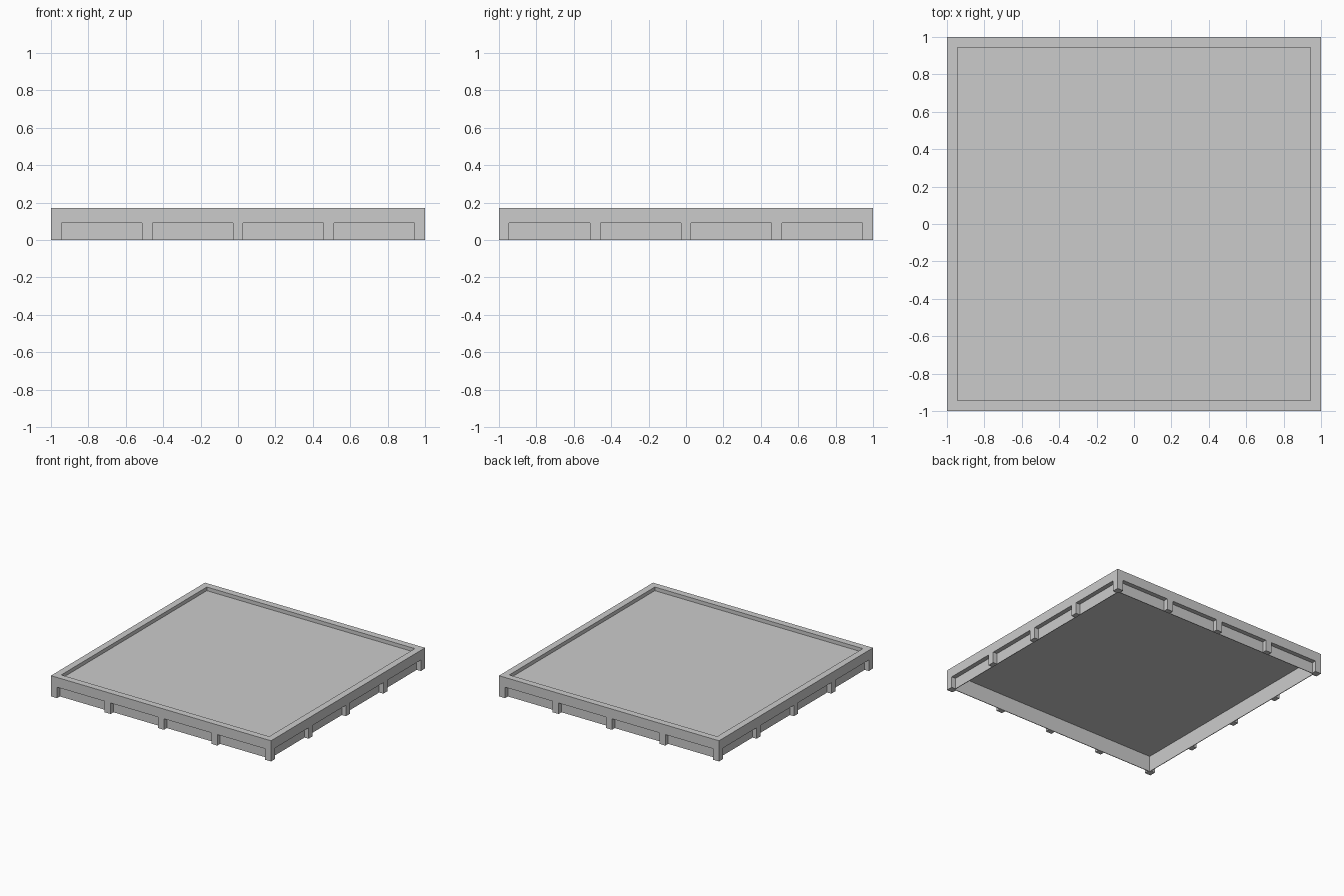
import bpy, bmesh
from math import pi
from mathutils import Matrix

if "Cube" in bpy.data.objects:
    bpy.data.objects.remove(bpy.data.objects["Cube"])

RIM, RECESS, INNER = 0.055, 0.037, 0.042   # rim width, panel recess, skirt inner face
NOTCH, FLOOR, TOP = 0.09, 0.14, 0.17       # heights


def finish(name, bm):
    bmesh.ops.recalc_face_normals(bm, faces=bm.faces)
    mesh = bpy.data.meshes.new(name)
    bm.to_mesh(mesh)
    bm.free()
    obj = bpy.data.objects.new(name, mesh)
    bpy.context.collection.objects.link(obj)
    return obj


def prism(name, points, z0, z1, turn=0):
    """Extrude a plan outline upward, turned by quarter turns."""
    bm = bmesh.new()
    face = bm.faces.new([bm.verts.new((x, y, z0)) for x, y in points])
    out = bmesh.ops.extrude_face_region(bm, geom=[face])
    top = [v for v in out["geom"] if isinstance(v, bmesh.types.BMVert)]
    bmesh.ops.translate(bm, verts=top, vec=(0, 0, z1 - z0))
    bm.transform(Matrix.Rotation(turn * pi / 2, 4, 'Z'))
    return finish(name, bm)


def frame(name, profile):
    """Sweep an (inset, z) profile around the square."""
    bm = bmesh.new()
    loops = []
    for sx, sy in ((-1, -1), (1, -1), (1, 1), (-1, 1)):
        loops.append([bm.verts.new((sx * (1 - i), sy * (1 - i), z)) for i, z in profile])
    n = len(profile)
    for c in range(4):
        a, b = loops[c], loops[(c + 1) % 4]
        for k in range(n):
            bm.faces.new((a[k], b[k], b[(k + 1) % n], a[(k + 1) % n]))
    return finish(name, bm)


# Raised rim, its outer band and the recessed skirt panels in one section
frame("rim_and_skirt", [
    (0, NOTCH), (0, TOP), (RIM, TOP), (RIM, FLOOR - 0.01),
    (INNER, FLOOR - 0.01), (INNER, 0), (RECESS, 0), (RECESS, NOTCH)])

# Thin tray floor
e = 1 - RIM
prism("tray_floor", [(-e, -e), (e, -e), (e, e), (-e, e)], FLOOR - 0.01, FLOOR)

# Posts on each side and L-shaped corner posts
d = -1 + RECESS
for side in range(4):
    for i, x in enumerate((-0.485, 0, 0.485)):
        w = 0.027
        prism(f"post_{side}_{i}", [(x - w, -1), (x + w, -1), (x + w, d), (x - w, d)],
              0, NOTCH, side)
    prism(f"corner_post_{side}",
          [(-1, -1), (-e, -1), (-e, d), (d, d), (d, -e), (-1, -e)], 0, NOTCH, side)
